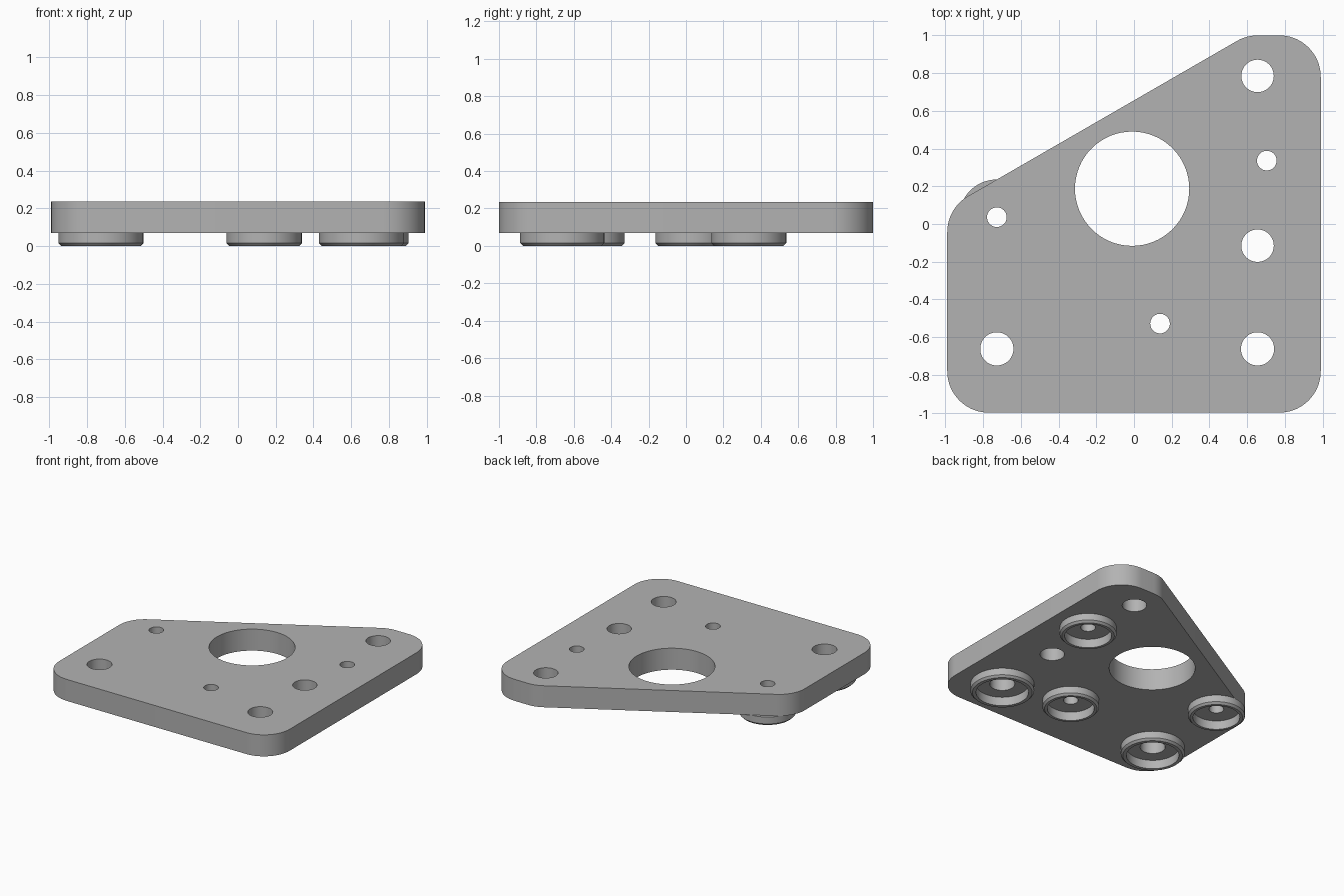
import bpy, bmesh, math

if "Cube" in bpy.data.objects:
    bpy.data.objects.remove(bpy.data.objects["Cube"])

BOTTOM, TOP = 0.068, 0.235
grey = bpy.data.materials.new("machined grey")
grey.diffuse_color = (0.45, 0.45, 0.45, 1)
grey.use_nodes = True
grey.node_tree.nodes["Principled BSDF"].inputs["Base Color"].default_value = grey.diffuse_color


def finish(name, bm):
    bmesh.ops.remove_doubles(bm, verts=bm.verts, dist=1e-5)
    bmesh.ops.recalc_face_normals(bm, faces=bm.faces)
    mesh = bpy.data.meshes.new(name)
    bm.to_mesh(mesh)
    bm.free()
    mesh.materials.append(grey)
    obj = bpy.data.objects.new(name, mesh)
    bpy.context.collection.objects.link(obj)
    return obj


def smooth(obj):
    bpy.ops.object.select_all(action='DESELECT')
    obj.select_set(True)
    bpy.context.view_layer.objects.active = obj
    bpy.ops.object.shade_smooth_by_angle(angle=math.radians(30))


def prism(name, points, z0, z1):
    bm = bmesh.new()
    face = bm.faces.new([bm.verts.new((x, y, z0)) for x, y in points])
    ext = bmesh.ops.extrude_face_region(bm, geom=[face])
    for v in ext["geom"]:
        if isinstance(v, bmesh.types.BMVert):
            v.co.z = z1
    return finish(name, bm)


def arc(cx, cy, r, a0, a1, n):
    angles = [math.radians(a0 + (a1 - a0) * i / n) for i in range(n + 1)]
    return [(cx + r * math.cos(a), cy + r * math.sin(a)) for a in angles]


# Plate outline: four rounded corners, joined by a 30 degree slanted edge
R = 0.22
corners = [(0.77, -0.78, -90, 0), (0.77, 0.78, 0, 90),
           (0.656, 0.78, 90, 120), (-0.77, -0.043, 120, 180),
           (-0.77, -0.78, 180, 270)]
outline = []
for cx, cy, a0, a1 in corners:
    outline += arc(cx, cy, R, a0, a1, (a1 - a0) // 5)
plate = prism("mounting_plate", outline, BOTTOM, TOP)

# Through holes
large = [(-0.727, -0.662), (0.655, -0.662)]
small = [(-0.727, 0.036), (0.704, 0.336), (0.138, -0.528)]
holes = [(-0.01, 0.187, 0.303), (0.655, 0.785, 0.086), (0.655, -0.115, 0.086)]
holes += [(x, y, 0.088) for x, y in large] + [(x, y, 0.052) for x, y in small]
for x, y, r in holes:
    cutter = prism("hole_cutter", arc(x, y, r, 0, 354.375, 63), 0, 0.4)
    cutter.hide_render = True
    mod = plate.modifiers.new("hole", 'BOOLEAN')
    mod.operation, mod.solver, mod.object = 'DIFFERENCE', 'EXACT', cutter
    bpy.context.view_layer.objects.active = plate
    bpy.ops.object.modifier_apply(modifier=mod.name)
    bpy.data.objects.remove(cutter)
smooth(plate)


# Chamfered locating rings under the plate
def ring(name, x, y, outer, inner):
    c = 0.015
    profile = [(inner, BOTTOM), (outer, BOTTOM), (outer, c),
               (outer - c, 0), (inner, 0)]
    bm = bmesh.new()
    verts = [bm.verts.new((x + r, y, z)) for r, z in profile]
    edges = [bm.edges.new((verts[i], verts[(i + 1) % 5])) for i in range(5)]
    bmesh.ops.spin(bm, geom=verts + edges, cent=(x, y, 0), axis=(0, 0, 1),
                   angle=math.tau, steps=64, use_merge=True)
    smooth(finish(name, bm))


for x, y in large:
    ring("large_ring", x, y, 0.225, 0.185)
for x, y in small:
    ring("small_ring", x, y, 0.2, 0.165)
